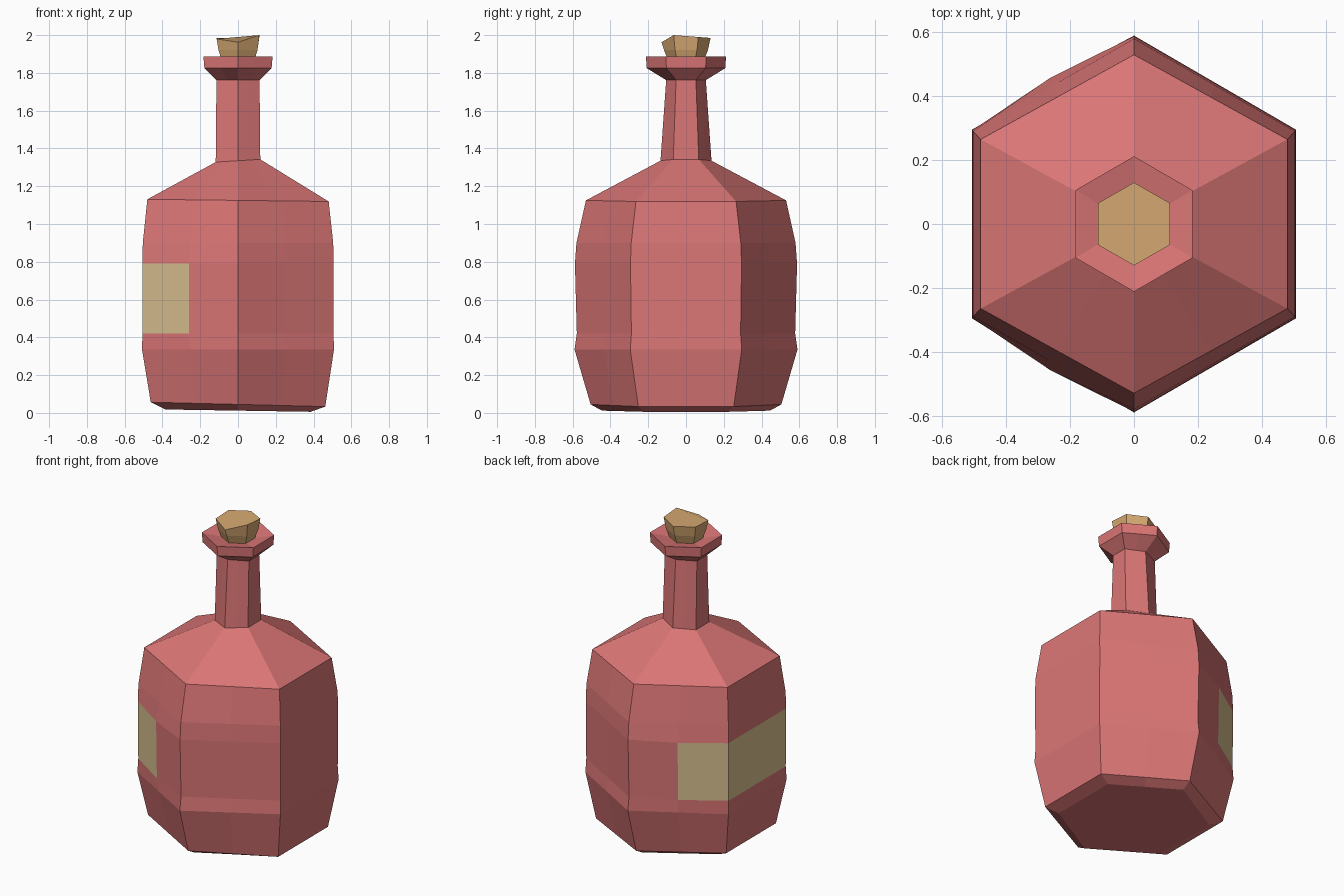
import bpy, bmesh, math

if "Cube" in bpy.data.objects:
    bpy.data.objects.remove(bpy.data.objects["Cube"])


def material(name, rgb):
    m = bpy.data.materials.new(name)
    m.diffuse_color = (*rgb, 1)
    m.use_nodes = True
    m.node_tree.nodes["Principled BSDF"].inputs["Base Color"].default_value = m.diffuse_color
    return m


red = material("red glass", (0.71, 0.18, 0.18))
paper = material("label paper", (0.70, 0.54, 0.28))
tan = material("cork tan", (0.68, 0.40, 0.17))


def hexagon(z, rx, ry, tilt=0, cx=0, cy=0):
    """Six corners, counter-clockwise from the right-back one; tilt is dz/dx."""
    pts = []
    for i in range(6):
        a = math.radians(30 + 60 * i)
        x, y = rx * math.cos(a) / math.cos(math.radians(30)), ry * math.sin(a)
        pts.append((x + cx, y + cy, z + tilt * x))
    return pts


def with_midpoints(pts):
    out = []
    for i, p in enumerate(pts):
        q = pts[(i + 1) % len(pts)]
        out += [p, tuple((a + b) / 2 for a, b in zip(p, q))]
    return out


def loft(name, rings, mats, rule=lambda r, c: 0):
    bm = bmesh.new()
    rows = [[bm.verts.new(p) for p in ring] for ring in rings]
    n = len(rows[0])
    for r in range(len(rows) - 1):
        for c in range(n):
            d = (c + 1) % n
            f = bm.faces.new((rows[r][c], rows[r][d], rows[r + 1][d], rows[r + 1][c]))
            f.material_index = rule(r, c)
    bm.faces.new(rows[0][::-1])
    bm.faces.new(rows[-1])
    bmesh.ops.recalc_face_normals(bm, faces=bm.faces)
    me = bpy.data.meshes.new(name)
    bm.to_mesh(me)
    bm.free()
    for m in mats:
        me.materials.append(m)
    ob = bpy.data.objects.new(name, me)
    bpy.context.collection.objects.link(ob)
    return ob


# Bottle: z, half width, half depth, tilt
profile = [
    (0.012, 0.385, 0.445, -0.016),
    (0.045, 0.462, 0.505, -0.025),
    (0.335, 0.508, 0.590, 0),
    (0.42, 0.506, 0.578, 0),
    (0.79, 0.506, 0.588, 0),
    (0.90, 0.504, 0.580, 0),
    (1.125, 0.480, 0.530, -0.012),
    (1.335, 0.118, 0.135, 0.06),
    (1.762, 0.114, 0.105, 0),
    (1.825, 0.178, 0.208, 0),
    (1.887, 0.183, 0.212, 0),
    (1.865, 0.090, 0.100, 0),
]
rings = [with_midpoints(hexagon(*p)) for p in profile]

# Label ends stand slightly proud of the walls
for r in (3, 4):
    for c in (3, 7):
        x, y, z = rings[r][c]
        rings[r][c] = (x * 1.03, y * 1.04, z)

# Label wraps the left wall and half of each neighbouring wall
loft("bottle", rings, [red, paper],
     lambda r, c: 1 if r == 3 and 3 <= c <= 6 else 0)

# Cork with uneven top
top = hexagon(1.985, 0.113, 0.13)
heights = (1.99, 1.985, 1.985, 1.98, 1.962, 2.0)
top = [(x, y, h) for (x, y, _), h in zip(top, heights)]
loft("cork", [hexagon(1.86, 0.085, 0.092), hexagon(1.92, 0.103, 0.116), top], [tan])
